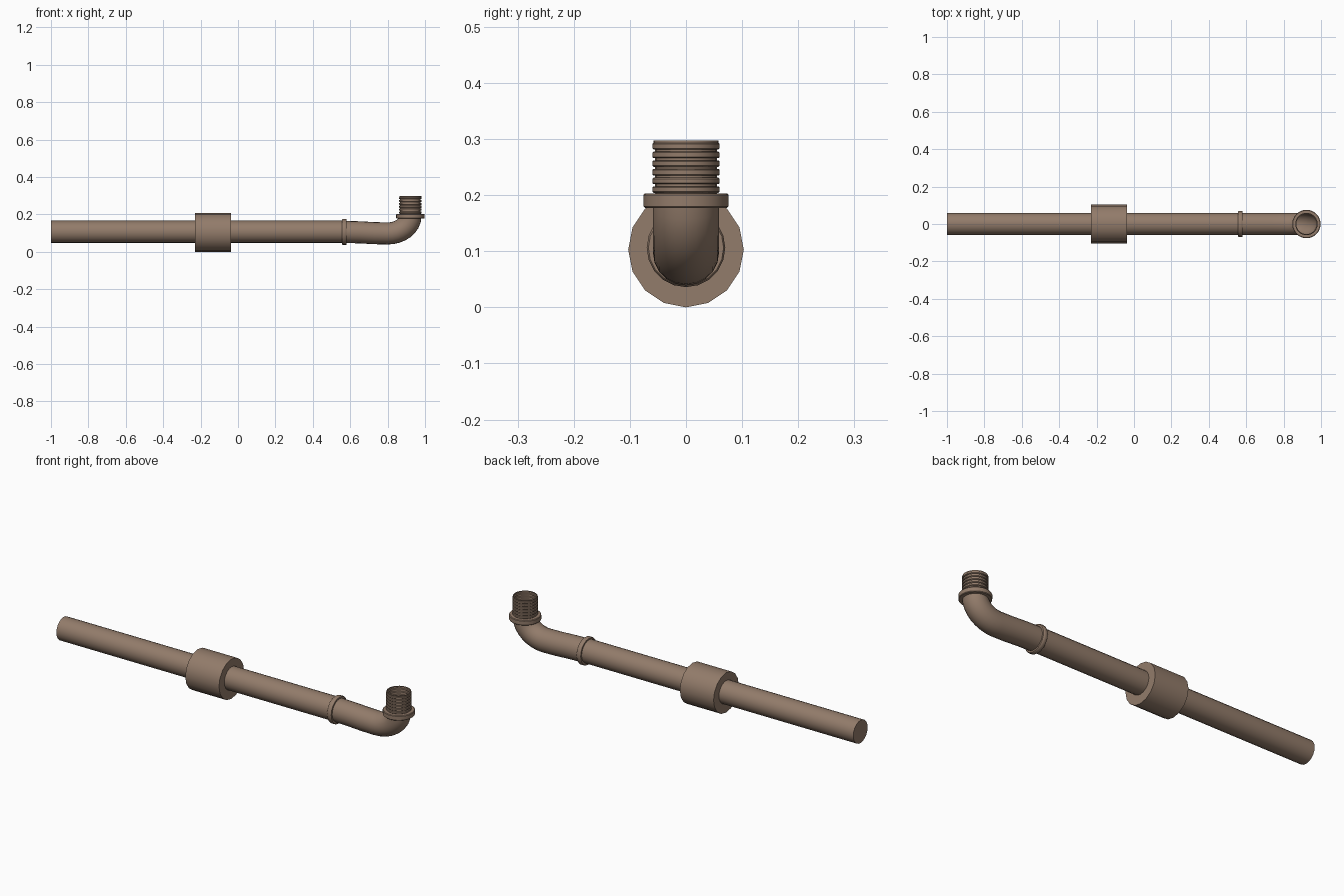
import bpy, bmesh, math
from mathutils import Vector

if "Cube" in bpy.data.objects:
    bpy.data.objects.remove(bpy.data.objects["Cube"])

mat = bpy.data.materials.new("brown_clay")
mat.diffuse_color = (0.29, 0.20, 0.145, 1)
mat.use_nodes = True
mat.node_tree.nodes["Principled BSDF"].inputs["Base Color"].default_value = mat.diffuse_color


def sweep(name, stations, sides, cap_start=False, cap_end=False):
    """Skin rings along a path in the XZ plane; station = (x, z, radius, tangent)."""
    bm = bmesh.new()
    rings = []
    for x, z, r, t in stations:
        t = Vector(t).normalized()
        side, up = Vector((0, 1, 0)), Vector((-t.z, 0, t.x))
        rings.append([bm.verts.new(Vector((x, 0, z)) + r * (
            side * math.cos(a) + up * math.sin(a)))
            for a in (2 * math.pi * i / sides for i in range(sides))])
    for a, b in zip(rings, rings[1:]):
        for i in range(sides):
            j = (i + 1) % sides
            bm.faces.new((a[i], a[j], b[j], b[i]))
    if cap_start:
        bm.faces.new(rings[0][::-1])
    if cap_end:
        bm.faces.new(rings[-1])
    me = bpy.data.meshes.new(name)
    bm.to_mesh(me)
    bm.free()
    me.materials.append(mat)
    ob = bpy.data.objects.new(name, me)
    bpy.context.collection.objects.link(ob)
    bpy.ops.object.select_all(action='DESELECT')
    ob.select_set(True)
    bpy.context.view_layer.objects.active = ob
    bpy.ops.object.shade_smooth_by_angle(angle=math.radians(40))
    return ob


def along_x(name, z, profile, sides, **caps):
    return sweep(name, [(x, z, r, (1, 0, 0)) for x, r in profile], sides, **caps)


def along_z(name, x, profile, sides, **caps):
    return sweep(name, [(x, z, r, (0, 0, 1)) for z, r in profile], sides, **caps)


R, ZC, XN = 0.059, 0.107, 0.922

# straight pipe, closed at the left end
along_x("straight_pipe", ZC, [(-1, R), (-0.13, R), (0.57, R)], 20, cap_start=True)

# large coupling sleeve with flat ends
along_x("coupling_sleeve", 0.103, [(-0.23, R - 0.004), (-0.23, 0.103),
                                   (-0.037, 0.103), (-0.037, R - 0.004)], 16)

# small joint ring
along_x("joint_ring", 0.106, [(0.557, 0.055), (0.557, 0.067), (0.561, 0.070),
                              (0.577, 0.070), (0.581, 0.067), (0.581, 0.055)], 20)

# elbow: gentle dip, then a quarter bend upward
path = [(0.57, 0.106), (0.65, 0.104), (0.73, 0.0995), (0.80, 0.098)]
bend_x, bend_z = XN - 0.80, 0.092
for i in range(1, 9):
    a = math.pi / 2 * i / 8
    path.append((0.80 + bend_x * math.sin(a), 0.098 + bend_z * (1 - math.cos(a))))
stations = []
for i, (x, z) in enumerate(path):
    p, q = path[max(i - 1, 0)], path[min(i + 1, len(path) - 1)]
    t = (q[0] - p[0], 0, q[1] - p[1])
    if i == 0:
        t = (1, 0, 0)
    if i == len(path) - 1:
        t = (0, 0, 1)
    stations.append((x, z, R, t))
sweep("elbow", stations, 20)

# flange under the nozzle
along_z("nozzle_flange", XN, [(0.177, 0.056), (0.177, 0.073), (0.180, 0.076),
                              (0.200, 0.076), (0.203, 0.073), (0.203, 0.056)], 24)

# threaded open nozzle: ribs separated by narrow grooves
profile = [(0.19, R)]
ribs, pitch, groove = 6, 0.0155, 0.004
for k in range(ribs):
    z0 = 0.204 + k * pitch
    z1 = z0 + pitch - groove
    profile += [(z0, 0.055), (z0, 0.058), (z0 + 0.002, 0.060),
                (z1 - 0.002, 0.060), (z1, 0.058)]
    if k < ribs - 1:
        profile.append((z1, 0.055))
# rim rolls over to the open bore
profile += [(0.297, 0.058), (0.297, 0.054)]
along_z("threaded_nozzle", XN, profile, 24)
